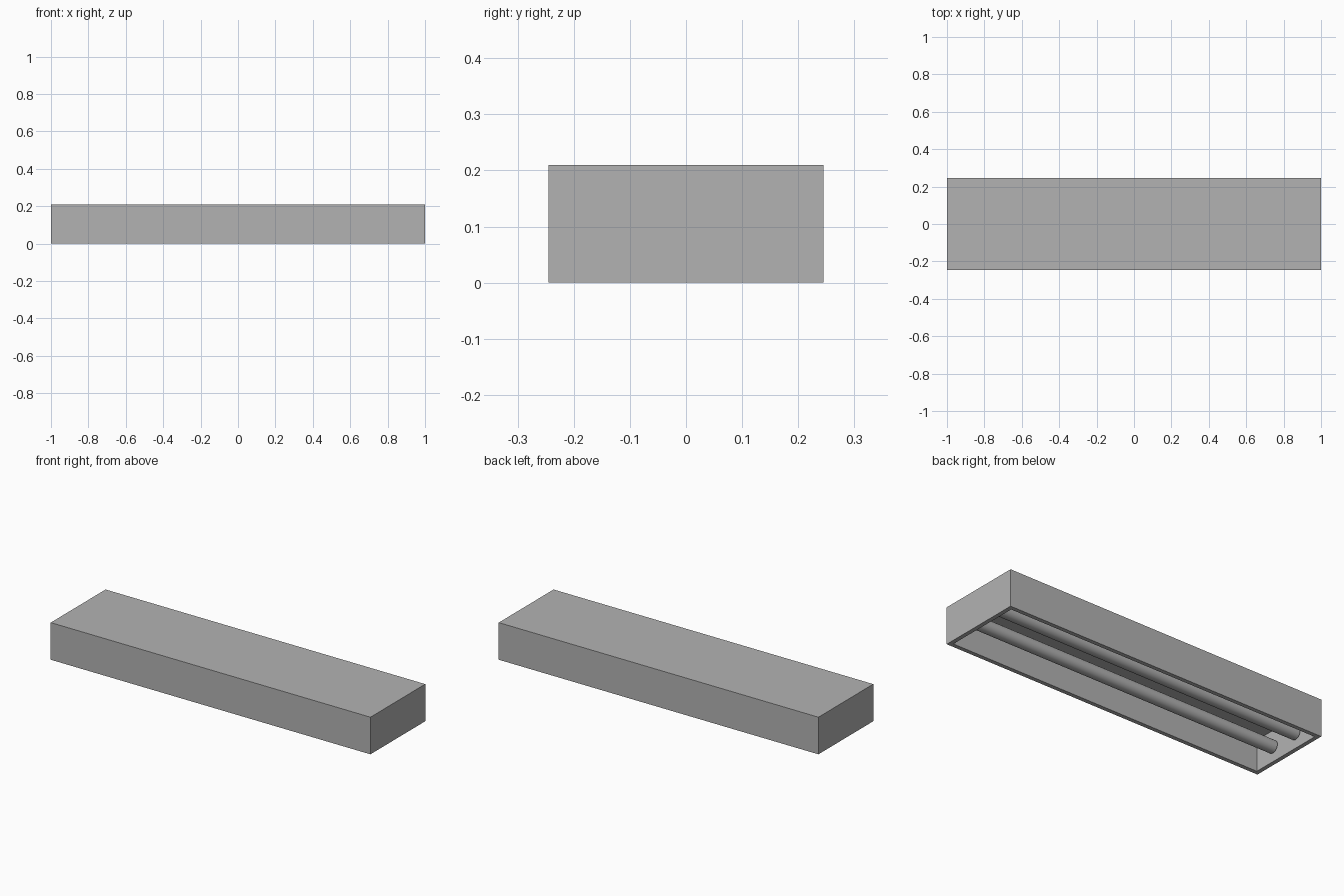
import bpy
import bmesh
import math
from mathutils import Matrix, Vector

LENGTH, DEPTH, HEIGHT = 2.0, 0.49, 0.21
WALL = 0.033
TUBE_RADIUS, TUBE_Y, TUBE_Z = 0.035, 0.087, 0.075

old = bpy.data.objects.get("Cube")
if old:
    bpy.data.objects.remove(old, do_unlink=True)

grey = bpy.data.materials.new("mid_grey")
grey.use_nodes = True
grey.diffuse_color = (0.45, 0.45, 0.45, 1)
grey.node_tree.nodes["Principled BSDF"].inputs["Base Color"].default_value = grey.diffuse_color


def add_object(name, bm):
    mesh = bpy.data.meshes.new(name)
    bm.to_mesh(mesh)
    bm.free()
    mesh.materials.append(grey)
    obj = bpy.data.objects.new(name, mesh)
    bpy.context.collection.objects.link(obj)
    return obj


# Housing: a box whose underside is inset to a rim and pushed up into a recess
bm = bmesh.new()
bmesh.ops.create_cube(bm, size=1)
bmesh.ops.scale(bm, vec=(LENGTH, DEPTH, HEIGHT), verts=bm.verts)
bmesh.ops.translate(bm, vec=(0, 0, HEIGHT / 2), verts=bm.verts)
bm.normal_update()
underside = min(bm.faces, key=lambda f: f.normal.z)
bmesh.ops.inset_region(bm, faces=[underside], thickness=WALL)
recess = bmesh.ops.extrude_discrete_faces(bm, faces=[underside])["faces"][0]
bmesh.ops.translate(bm, vec=Vector((0, 0, HEIGHT - WALL)), verts=recess.verts)
add_object("housing", bm)

# Two tubes running between the end walls
for name, side in (("back_tube", 1), ("front_tube", -1)):
    bm = bmesh.new()
    bmesh.ops.create_cone(
        bm, cap_ends=True, segments=32, radius1=TUBE_RADIUS, radius2=TUBE_RADIUS,
        depth=LENGTH - 2 * WALL,
        matrix=Matrix.Translation((0, side * TUBE_Y, TUBE_Z)) @ Matrix.Rotation(math.pi / 2, 4, "Y"))
    for face in bm.faces:
        face.smooth = len(face.verts) == 4
    for edge in bm.edges:
        edge.smooth = all(f.smooth for f in edge.link_faces)
    add_object(name, bm)
